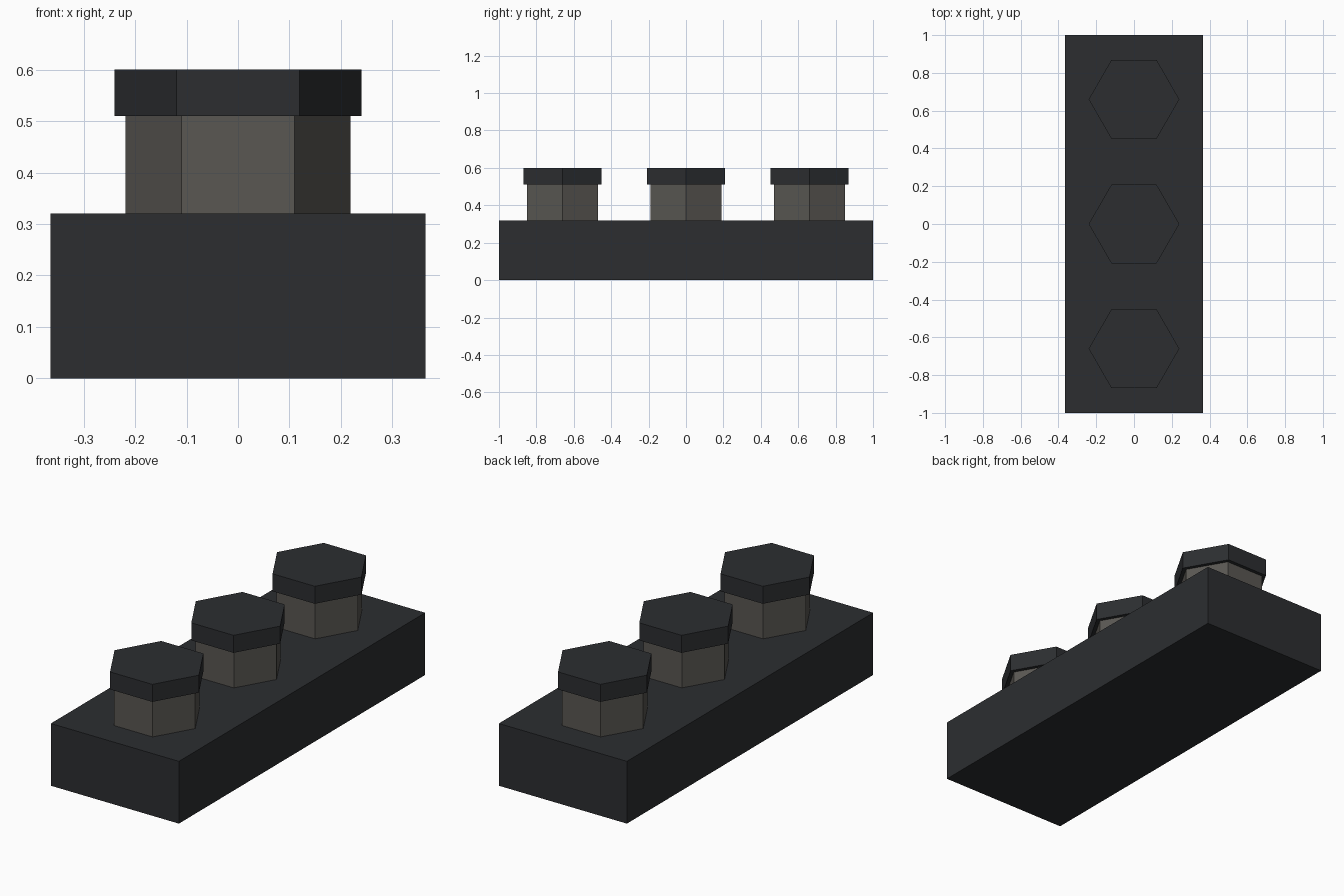
import bpy, bmesh
from math import cos, sin, pi

if "Cube" in bpy.data.objects:
    bpy.data.objects.remove(bpy.data.objects["Cube"])


def material(name, color):
    mat = bpy.data.materials.new(name)
    mat.diffuse_color = color
    mat.use_nodes = True
    mat.node_tree.nodes["Principled BSDF"].inputs["Base Color"].default_value = mat.diffuse_color
    return mat


dark = material("dark_metal", (0.025, 0.027, 0.03, 1))
grey = material("warm_grey", (0.10, 0.095, 0.085, 1))


def prism(name, outline, y, z0, z1, mat):
    """Extrude a flat outline from z0 to z1."""
    bm = bmesh.new()
    face = bm.faces.new([bm.verts.new((px, py, z0)) for px, py in outline])
    top = bmesh.ops.extrude_face_region(bm, geom=[face], use_keep_orig=True)
    verts = [v for v in top["geom"] if isinstance(v, bmesh.types.BMVert)]
    bmesh.ops.translate(bm, verts=verts, vec=(0, 0, z1 - z0))
    bmesh.ops.recalc_face_normals(bm, faces=bm.faces)
    mesh = bpy.data.meshes.new(name)
    bm.to_mesh(mesh)
    bm.free()
    mesh.materials.append(mat)
    obj = bpy.data.objects.new(name, mesh)
    obj.location.y = y
    bpy.context.collection.objects.link(obj)
    return obj


def hexagon(r):
    return [(r * cos(i * pi / 3), r * sin(i * pi / 3)) for i in range(6)]


# Base block
w = 0.364
prism("base_block", [(-w, -1), (w, -1), (w, 1), (-w, 1)], 0, 0, 0.32, dark)

# Three hexagonal posts with wider caps
for i, y in enumerate((-0.66, 0, 0.66), 1):
    prism(f"post_{i}", hexagon(0.219), y, 0.32, 0.51, grey)
    prism(f"cap_{i}", hexagon(0.24), y, 0.51, 0.60, dark)
